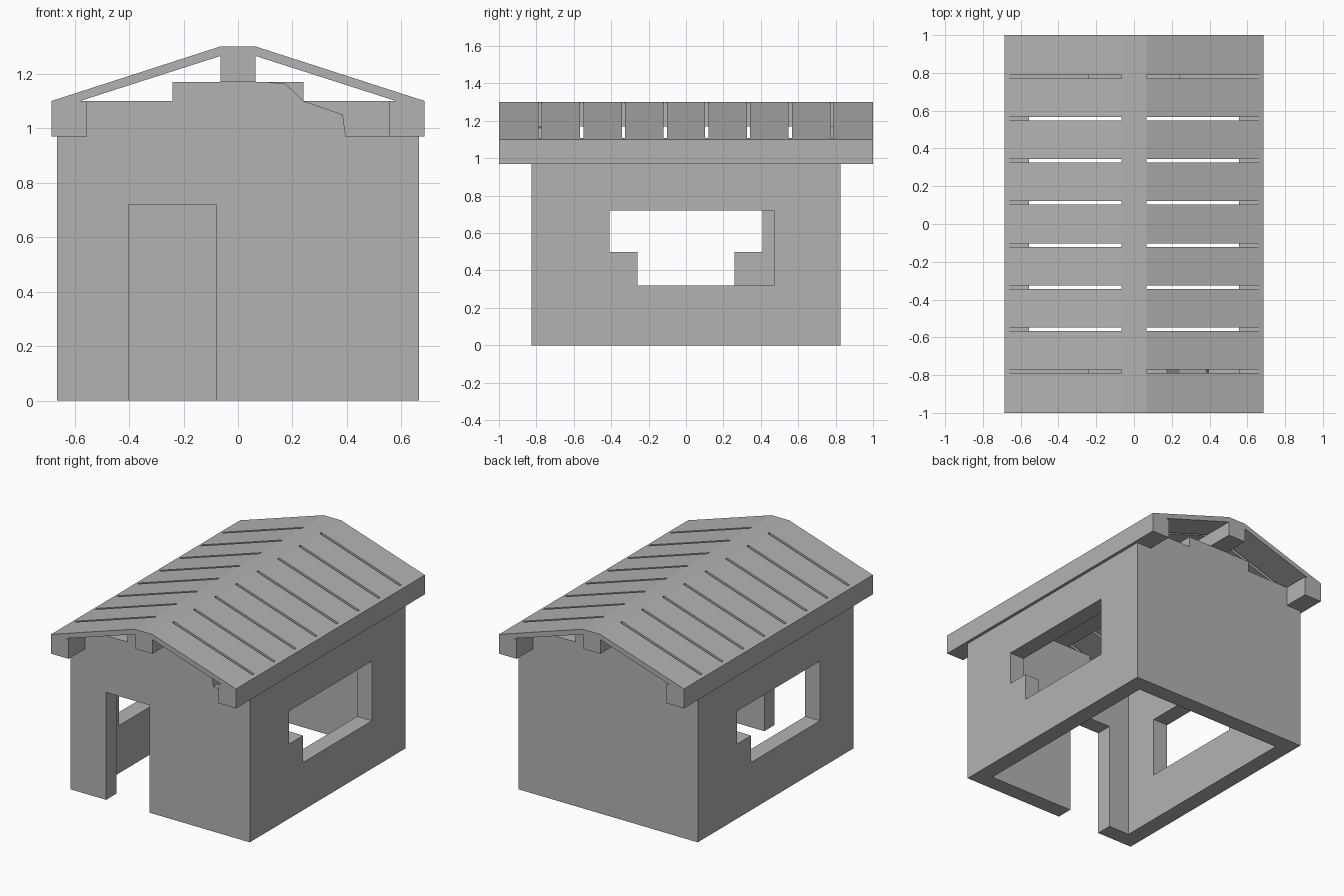
import bpy
import bmesh

cube = bpy.data.objects.get("Cube")
if cube:
    bpy.data.objects.remove(cube, do_unlink=True)

grey = bpy.data.materials.new("plain_grey")
grey.use_nodes = True
grey.diffuse_color = (0.45, 0.45, 0.45, 1)
grey.node_tree.nodes["Principled BSDF"].inputs["Base Color"].default_value = grey.diffuse_color


def prism(name, profile, start, end, axis="y"):
    """Extrude a closed profile, (x, z) along y or (y, z) along x."""
    bm = bmesh.new()
    if axis == "y":
        verts = [bm.verts.new((a, start, z)) for a, z in profile]
        step = (0, end - start, 0)
    else:
        verts = [bm.verts.new((start, a, z)) for a, z in profile]
        step = (end - start, 0, 0)
    face = bm.faces.new(verts)
    out = bmesh.ops.extrude_face_region(bm, geom=[face])
    moved = [v for v in out["geom"] if isinstance(v, bmesh.types.BMVert)]
    bmesh.ops.translate(bm, verts=moved, vec=step)
    bmesh.ops.recalc_face_normals(bm, faces=bm.faces)
    mesh = bpy.data.meshes.new(name)
    bm.to_mesh(mesh)
    bm.free()
    mesh.materials.append(grey)
    obj = bpy.data.objects.new(name, mesh)
    bpy.context.collection.objects.link(obj)
    return obj


def rect(x0, x1, z0, z1):
    return [(x0, z0), (x1, z0), (x1, z1), (x0, z1)]


def cut(target, cutter):
    cutter.hide_render = True
    mod = target.modifiers.new("cut", "BOOLEAN")
    mod.operation = "DIFFERENCE"
    mod.solver = "EXACT"
    mod.object = cutter
    bpy.context.view_layer.objects.active = target
    bpy.ops.object.modifier_apply(modifier=mod.name)
    bpy.data.objects.remove(cutter, do_unlink=True)


# Hollow walls with stepped gables
OUT_X, OUT_Y, IN_X, IN_Y = 0.665, 0.825, 0.555, 0.715
half = [(OUT_X, 0), (OUT_X, 0.97), (IN_X, 0.97), (IN_X, 1.10), (0.24, 1.10), (0.24, 1.17)]
walls = prism("walls", half + [(-x, z) for x, z in reversed(half)], -OUT_Y, OUT_Y)
cut(walls, prism("room_cutter", rect(-IN_X, IN_X, -0.1, 1.5), -IN_Y, IN_Y))

# Doorway in the front wall
cut(walls, prism("door_cutter", rect(-0.40, -0.08, -0.1, 0.72), -0.9, -0.65))

# Stepped windows, each one the other turned half way round
window = [(-0.26, 0.32), (0.47, 0.32), (0.47, 0.72), (-0.41, 0.72), (-0.41, 0.50), (-0.26, 0.50)]
for s in (1, -1):
    cut(walls, prism("window_cutter", [(s * y, z) for y, z in window], s * 0.5, s * 0.75, "x"))

# Broken corner of the front gable
broken = [(0.10, 1.17), (0.175, 1.163), (0.24, 1.10), (0.385, 1.05), (0.395, 0.97),
          (0.60, 0.97), (0.60, 1.3), (0.10, 1.3)]
cut(walls, prism("broken_gable_cutter", broken, -0.9, -0.65))

# Ridge beam
prism("ridge_beam", rect(-0.065, 0.065, 1.17, 1.30), -1, 1)

# Eave beams and roof planks on both slopes
eave = [(0.555, 0.97), (0.685, 0.97), (0.685, 1.10), (0.66, 1.108), (0.66, 1.10), (0.555, 1.10)]
plank = [(0.065, 1.30), (0.66, 1.108), (0.66, 1.10), (0.58, 1.10), (0.065, 1.265)]
PITCH, GAP, COUNT = 0.223, 0.018, 9
for side, s in (("left", 1), ("right", -1)):
    prism(side + "_eave_beam", [(s * x, z) for x, z in eave], -1, 1)
    for i in range(COUNT):
        mid = (i - COUNT // 2) * PITCH
        y0 = -1 if i == 0 else mid - (PITCH - GAP) / 2
        y1 = 1 if i == COUNT - 1 else mid + (PITCH - GAP) / 2
        prism(f"{side}_roof_plank_{i + 1}", [(s * x, z) for x, z in plank], y0, y1)
